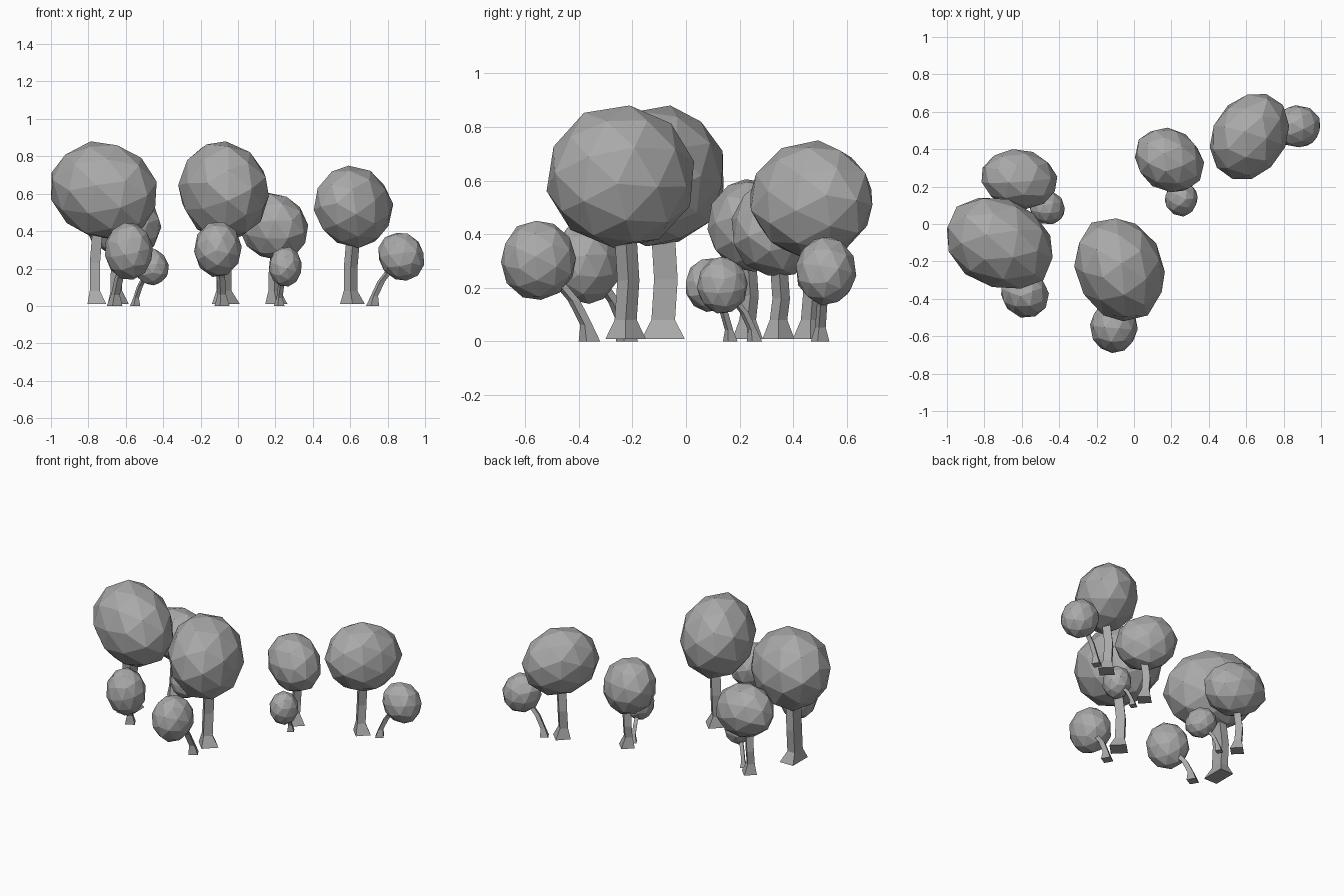
import bpy, bmesh, random
from math import radians
from mathutils import Vector, Matrix, Euler

random.seed(4)
cube = bpy.data.objects.get("Cube")
if cube:
    bpy.data.objects.remove(cube)

grey = bpy.data.materials.new("plain grey")
grey.use_nodes = True
grey.diffuse_color = (0.4, 0.4, 0.4, 1)
grey.node_tree.nodes["Principled BSDF"].inputs["Base Color"].default_value = (0.4, 0.4, 0.4, 1)


def finish(bm, name):
    bmesh.ops.recalc_face_normals(bm, faces=bm.faces)
    mesh = bpy.data.meshes.new(name)
    bm.to_mesh(mesh)
    bm.free()
    mesh.materials.append(grey)
    bpy.context.collection.objects.link(bpy.data.objects.new(name, mesh))


def crown(name, low, high, lean_xy, lean_xz):
    """Faceted ball, leaned into an egg and fitted between two corners."""
    bm = bmesh.new()
    bmesh.ops.create_icosphere(bm, subdivisions=2, radius=1)
    turn = Euler([random.uniform(0, 3) for _ in range(3)]).to_matrix()
    lean = Matrix(((1, 0, 0), (lean_xy, 1, 0), (lean_xz, 0, 1)))
    for v in bm.verts:
        v.co = lean @ (turn @ v.co * random.uniform(0.98, 1.02))
    for i in range(3):
        values = [v.co[i] for v in bm.verts]
        least, span = min(values), max(values) - min(values)
        for v in bm.verts:
            v.co[i] = low[i] + (v.co[i] - least) / span * (high[i] - low[i])
    finish(bm, name)


def trunk(name, path, foot, neck, turn):
    """Four-sided tube through the path, flared at the foot."""
    bm = bmesh.new()
    spin = Matrix.Rotation(radians(turn), 3, "Z")
    rings = []
    for i, p in enumerate(path):
        hx, hy = foot if i == 0 else neck
        rings.append([bm.verts.new(Vector(p) + spin @ Vector((sx * hx, sy * hy, 0)))
                      for sx, sy in ((-1, -1), (1, -1), (1, 1), (-1, 1))])
    for a, b in zip(rings, rings[1:]):
        for k in range(4):
            bm.faces.new((a[k], a[(k + 1) % 4], b[(k + 1) % 4], b[k]))
    bm.faces.new(rings[0][::-1])
    bm.faces.new(rings[-1])
    finish(bm, name)


# Large trees: name, crown corners, leans, trunk foot x and y, foot half sizes, foot turn
large = [
    ("left_front", (-1.0, -.345, .355), (-.435, .14, .88), -.2, -.08, (-.755, -.085), (.05, .08), 0),
    ("middle_front", (-.32, -.52, .35), (.165, .03, .88), -.15, -.05, (-.065, -.225), (.053, .053), 45),
    ("left_back", (-.815, .08, .26), (-.41, .4, .605), -.08, -.05, (-.64, .23), (.04, .04), 45),
    ("middle_back", (.005, .17, .245), (.375, .515, .605), -.15, -.1, (.205, .345), (.042, .042), 45),
    ("right_back", (.405, .24, .31), (.83, .695, .75), .2, -.05, (.612, .465), (.047, .047), 45),
]
for name, low, high, lxy, lxz, (fx, fy), foot, turn in large:
    crown(name + "_tree_crown", low, high, lxy, lxz)
    mid = low[2] * .65
    path = [(fx, fy, .01), (fx - .01, fy, .08), (fx - .01, fy + .01, mid),
            (fx + .01, fy - .005, low[2] + .12)]
    trunk(name + "_tree_trunk", path, foot, (foot[0] * .55, foot[1] * .55), turn)

# Small trees: name, crown corners, leans, trunk foot x and y
small = [
    ("left_front", (-.71, -.5, .14), (-.455, -.25, .445), -.1, 0, (-.66, -.22)),
    ("middle_front", (-.235, -.69, .155), (.02, -.41, .45), 0, 0, (-.085, -.36)),
    ("left_back", (-.56, 0, .11), (-.37, .18, .31), -.1, -.1, (-.55, .165)),
    ("middle_back", (.165, .04, .105), (.34, .23, .315), 0, 0, (.22, .255)),
    ("right_back", (.75, .41, .135), (.995, .635, .39), 0, -.1, (.72, .5)),
]
for name, low, high, lxy, lxz, (fx, fy) in small:
    crown(name + "_sapling_crown", low, high, lxy, lxz)
    size = (high[2] - low[2]) / .3
    centre = (Vector(low) + Vector(high)) / 2
    base = Vector((fx, fy, 0))
    # Stem rises, then bows outward into its crown
    path = [base]
    for out, up in ((.06, .2), (.3, .5), (.7, .8)):
        p = base.lerp(centre, out)
        path.append((p.x, p.y, centre.z * up))
    trunk(name + "_sapling_stem", path, (.03 * size, .03 * size), (.017 * size, .017 * size), 30)
